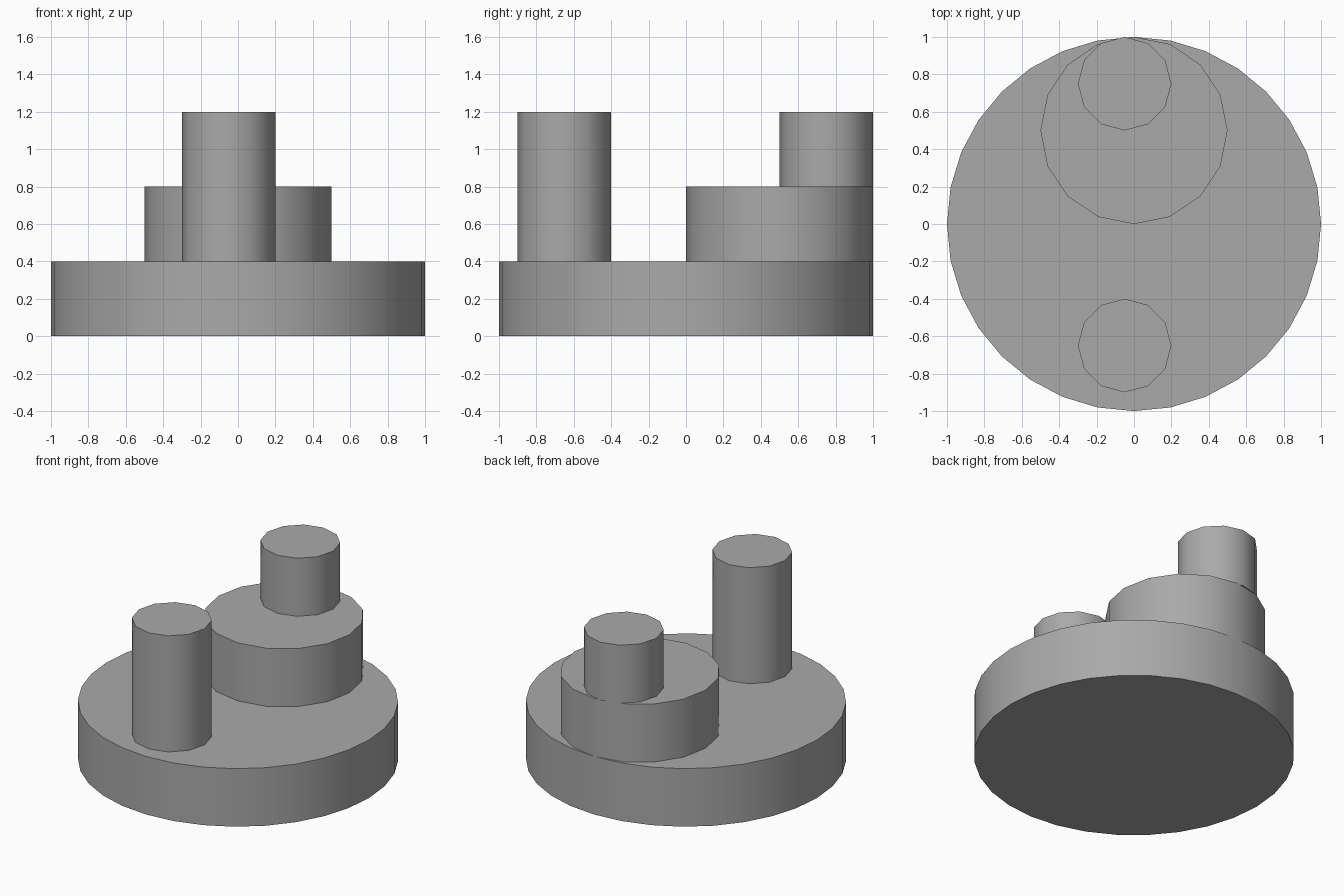
import bpy
from math import radians

cube = bpy.data.objects.get("Cube")
if cube:
    bpy.data.objects.remove(cube, do_unlink=True)

# Single plain grey
GREY = (0.4, 0.4, 0.4, 1)
grey = bpy.data.materials.new("plain grey")
grey.use_nodes = True
grey.diffuse_color = GREY
grey.node_tree.nodes["Principled BSDF"].inputs["Base Color"].default_value = GREY


def disc(name, sides, radius, x, y, bottom, top):
    """Upright cylinder standing between two heights."""
    bpy.ops.mesh.primitive_cylinder_add(
        vertices=sides, radius=radius, depth=top - bottom,
        location=(x, y, (bottom + top) / 2))
    part = bpy.context.object
    part.name = name
    part.data.materials.append(grey)
    bpy.ops.object.shade_smooth_by_angle(angle=radians(35))


# Wide round base
disc("base", 32, 1, 0, 0, 0, 0.4)

# Stepped tower at the back edge
disc("back_drum", 16, 0.5, 0, 0.5, 0.4, 0.8)
disc("back_post", 12, 0.25, -0.05, 0.75, 0.8, 1.2)

# Tall post at the front
disc("front_post", 12, 0.25, -0.05, -0.65, 0.4, 1.2)
